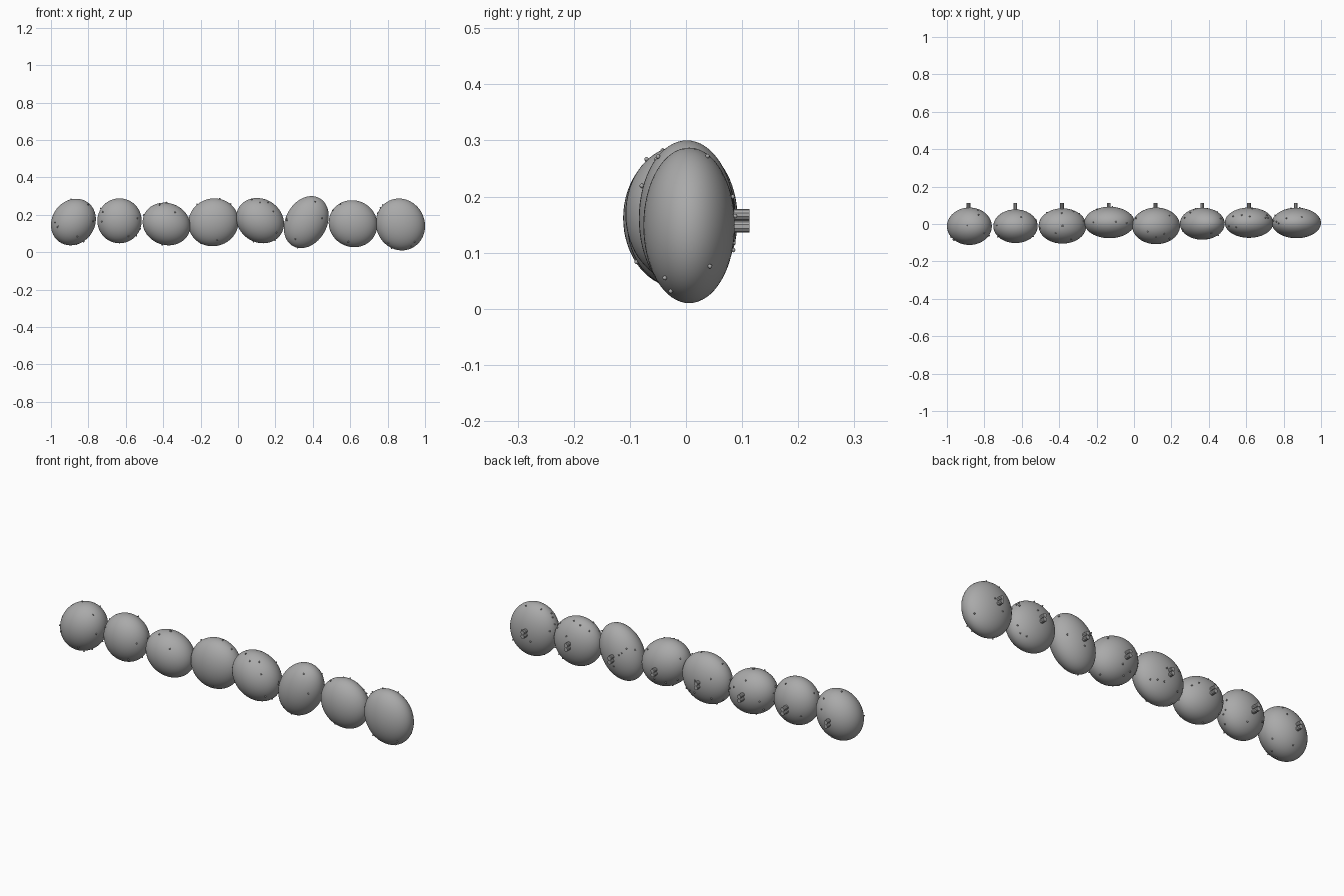
import bpy, bmesh, math, random
from mathutils import Matrix, Vector

if "Cube" in bpy.data.objects:
    bpy.data.objects.remove(bpy.data.objects["Cube"])

random.seed(4)


def material(name, level):
    m = bpy.data.materials.new(name)
    m.diffuse_color = (level, level, level, 1)
    m.use_nodes = True
    m.node_tree.nodes["Principled BSDF"].inputs["Base Color"].default_value = m.diffuse_color
    return m


GREY = material("stone_grey", 0.4)


def finish(bm, name, smooth=True):
    mesh = bpy.data.meshes.new(name)
    for f in bm.faces:
        f.smooth = smooth
    bm.to_mesh(mesh)
    bm.free()
    mesh.materials.append(GREY)
    obj = bpy.data.objects.new(name, mesh)
    bpy.context.collection.objects.link(obj)
    return obj


# Per pebble: x range, y range, z range, sideways lean of the top
PEBBLES = [
    (-1.00, -0.76, -0.112, 0.088, 0.037, 0.286, 0.015),
    (-0.752, -0.515, -0.102, 0.078, 0.048, 0.288, 0.0),
    (-0.51, -0.255, -0.105, 0.084, 0.037, 0.265, -0.012),
    (-0.266, 0.003, -0.076, 0.092, 0.032, 0.288, 0.005),
    (-0.01, 0.246, -0.108, 0.088, 0.048, 0.290, -0.017),
    (0.245, 0.485, -0.084, 0.087, 0.022, 0.300, 0.028),
    (0.485, 0.745, -0.074, 0.088, 0.027, 0.278, -0.006),
    (0.737, 1.00, -0.076, 0.087, 0.010, 0.287, -0.008),
]

for i, (x0, x1, y0, y1, z0, z1, lean) in enumerate(PEBBLES, 1):
    w, d, h = (x1 - x0) / 2, (y1 - y0) / 2, (z1 - z0) / 2
    centre = Vector(((x0 + x1) / 2, (y0 + y1) / 2, (z0 + z1) / 2))
    # Leaning ellipsoid as a linear map of the unit sphere
    shape = Matrix(((math.sqrt(w * w - lean * lean), 0, lean),
                    (0, d, 0), (0, 0, h))).to_4x4()
    shape = Matrix.Translation(centre) @ shape
    normal_map = shape.to_3x3().inverted().transposed()

    # Rounded body
    bm = bmesh.new()
    bmesh.ops.create_uvsphere(bm, u_segments=48, v_segments=32, radius=1, matrix=shape)
    finish(bm, f"pebble_{i}")

    # Tiny bumps scattered over the rim and back
    bm = bmesh.new()
    count = 0
    while count < 13:
        p = Vector([random.gauss(0, 1) for _ in range(3)]).normalized()
        if p.y < -0.75 or abs(p.x) > 0.93 or p.z < -0.985:
            continue
        spot = shape @ p + (normal_map @ p).normalized() * 0.002
        if spot.z > 0.298:
            continue
        bmesh.ops.create_icosphere(bm, subdivisions=2, radius=0.004,
                                   matrix=Matrix.Translation(spot))
        count += 1
    finish(bm, f"bumps_{i}")

    # Pair of short pegs stacked on the back
    bm = bmesh.new()
    peg_x = -0.885 + 0.25 * (i - 1)
    for peg_z in (0.1465, 0.1675):
        place = Matrix.Translation((peg_x, 0.0865, peg_z)) @ Matrix.Rotation(math.pi / 2, 4, 'X')
        bmesh.ops.create_cone(bm, cap_ends=True, segments=10, radius1=0.0105,
                              radius2=0.0105, depth=0.053, matrix=place)
    finish(bm, f"back_pegs_{i}", smooth=False)
